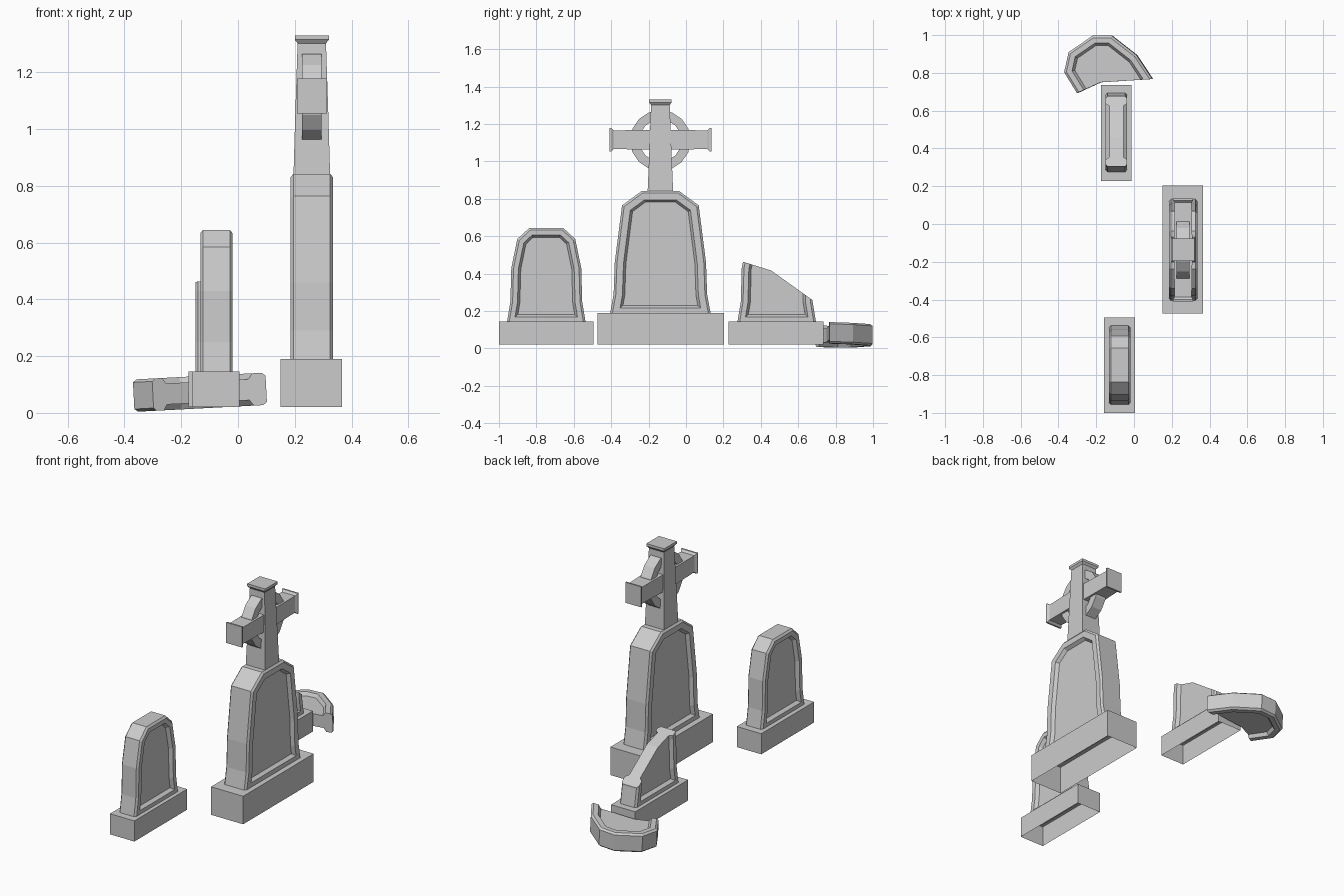
import bpy, bmesh, math
from mathutils import Matrix, Vector

if "Cube" in bpy.data.objects:
    bpy.data.objects.remove(bpy.data.objects["Cube"])

# local (u, v, w) -> world: u along y, v along z, w along x
UPRIGHT = Matrix(((0, 0, 1), (1, 0, 0), (0, 1, 0))).to_4x4()


def finish(bm, name, matrix=Matrix()):
    bm.transform(matrix)
    mesh = bpy.data.meshes.new(name)
    bm.to_mesh(mesh)
    bm.free()
    ob = bpy.data.objects.new(name, mesh)
    bpy.context.collection.objects.link(ob)
    return ob


def prism(outline, half):
    """Closed outline (u, v) extruded to w = -half..half; returns bmesh and both caps."""
    bm = bmesh.new()
    lo = [bm.verts.new((u, v, -half)) for u, v in outline]
    hi = [bm.verts.new((u, v, half)) for u, v in outline]
    caps = [bm.faces.new(lo[::-1]), bm.faces.new(hi)]
    n = len(outline)
    for i in range(n):
        j = (i + 1) % n
        bm.faces.new((lo[i], lo[j], hi[j], hi[i]))
    bm.normal_update()
    return bm, caps


def panelled(outline, half, rim):
    """Stone slab with chamfered edges and a sunken panel on both faces."""
    bm, caps = prism(outline, half - 0.01)
    for thick, depth in ((0.012, 0.01), (rim, 0), (0.013, -0.02)):
        bmesh.ops.inset_region(bm, faces=caps, thickness=thick, depth=depth,
                               use_even_offset=True)
        bm.normal_update()
    return bm


def headstone(name, half_profile, half, loc, rim, breaks=()):
    outline = half_profile + [(-u, v) for u, v in half_profile[::-1]]
    bm = panelled(outline, half, rim)
    for a, b in zip(breaks, breaks[1:]):
        normal = Vector((a[1] - b[1], b[0] - a[0], 0))
        res = bmesh.ops.bisect_plane(bm, geom=bm.verts[:] + bm.edges[:] + bm.faces[:],
                                     plane_co=(*a, 0), plane_no=normal, clear_outer=True)
        cut = [e for e in res['geom_cut'] if isinstance(e, bmesh.types.BMEdge)]
        bmesh.ops.triangle_fill(bm, edges=cut, use_beauty=True, normal=normal)
    # open underside
    low = min(v.co.y for v in bm.verts) + 1e-4
    under = [f for f in bm.faces if all(v.co.y < low for v in f.verts)]
    bmesh.ops.delete(bm, geom=under, context='FACES')
    return finish(bm, name, Matrix.Translation(loc) @ UPRIGHT)


def plinth(name, x, y, hx, hy, top, ledge):
    """Hollow plinth: open below, with an opening under the slab."""
    bm = bmesh.new()
    bmesh.ops.create_cube(bm, size=1)
    bm.transform(Matrix.Translation((x, y, (top + 0.02) / 2))
                 @ Matrix.Diagonal((2 * hx, 2 * hy, top - 0.02, 1)))
    bm.normal_update()
    lid = [f for f in bm.faces if f.normal.z > 0.9]
    floor = [f for f in bm.faces if f.normal.z < -0.9]
    bmesh.ops.inset_region(bm, faces=lid, thickness=ledge, use_even_offset=True)
    bmesh.ops.delete(bm, geom=lid + floor, context='FACES')
    return finish(bm, name)


def loft(name, sections, matrix):
    """Rectangular sections (half x, half y, z) joined into a closed bar."""
    bm = bmesh.new()
    rings = [[bm.verts.new((sx * hx, sy * hy, z))
              for sx, sy in ((-1, -1), (1, -1), (1, 1), (-1, 1))] for hx, hy, z in sections]
    for a, b in zip(rings, rings[1:]):
        for i in range(4):
            j = (i + 1) % 4
            bm.faces.new((a[i], a[j], b[j], b[i]))
    bm.faces.new(rings[0][::-1])
    bm.faces.new(rings[-1])
    return finish(bm, name, matrix)


# plinths
plinth("small_plinth", -0.0775, -0.747, 0.082, 0.253, 0.145, 0.05)
plinth("tall_plinth", 0.258, -0.135, 0.108, 0.338, 0.19, 0.07)
plinth("broken_plinth", -0.0935, 0.482, 0.081, 0.254, 0.145, 0.05)

# headstones
small = [(-0.212, 0.13), (-0.192, 0.25), (-0.187, 0.43), (-0.155, 0.585), (-0.09, 0.645)]
small = [(-u, v) for u, v in small]
tall = [(0.272, 0.17), (0.25, 0.29), (0.244, 0.46), (0.205, 0.765), (0.10, 0.842)]
headstone("small_headstone", small, 0.057, (-0.076, -0.747, 0), 0.026)
headstone("tall_headstone", tall, 0.075, (0.26, -0.137, 0), 0.035)
headstone("broken_headstone", small, 0.057, (-0.0935, 0.485, 0), 0.026,
          [(-0.185, 0.465), (-0.03, 0.417), (0.19, 0.26)])

# fallen top of the broken headstone
piece = [(0.17, 0.66), (0.10, 0.767), (0.016, 0.894), (-0.116, 0.997), (-0.217, 0.997),
         (-0.344, 0.91), (-0.368, 0.804), (-0.30, 0.693), (-0.25, 0.60)]
pivot = Vector((-0.13, 0.85, 0))
lie = (Matrix.Translation(pivot + Vector((0, 0, 0.073)))
       @ Matrix.Rotation(math.radians(-3), 4, 'Y') @ Matrix.Translation(-pivot))
fallen = finish(panelled(piece, 0.057, 0.028), "fallen_piece", lie)
cut_bm, _ = prism([(-0.36, 0.45), (0.3, 0.45), (0.3, 0.778), (0.14, 0.770),
                   (-0.175, 0.75), (-0.36, 0.666)], 0.3)
cutter = finish(cut_bm, "break_cutter", lie)
cutter.hide_render = True
mod = fallen.modifiers.new("break", 'BOOLEAN')
mod.operation = 'DIFFERENCE'
mod.solver = 'EXACT'
mod.object = cutter
bpy.context.view_layer.objects.active = fallen
bpy.ops.object.modifier_apply(modifier=mod.name)
bpy.data.objects.remove(cutter)

# cross shaft with cap, and cross arms with end caps
CX, CY, CZ = 0.26, -0.137, 1.112
loft("cross_shaft", [(0.065, 0.069, 0.82), (0.058, 0.059, 1.06), (0.05, 0.05, 1.302),
                     (0.06, 0.06, 1.315), (0.06, 0.06, 1.33)], Matrix.Translation((CX, CY, 0)))
arm = [(0.053, 0.062, 0.272), (0.053, 0.062, 0.262), (0.045, 0.05, 0.25), (0.05, 0.053, 0)]
arm = [(x, z, -t) for x, z, t in arm] + [(x, z, t) for x, z, t in arm[-2::-1]]
loft("cross_arms", arm, Matrix.Translation((CX, CY, CZ + 0.004)) @ Matrix.Rotation(math.pi / 2, 4, 'X'))

# ring behind the crossing
bm = bmesh.new()
N = 16
loops = []
for k in range(N):
    a = 2 * math.pi * k / N
    loops.append([bm.verts.new((r * math.cos(a), r * math.sin(a), w))
                  for r, w in ((0.162, -0.035), (0.162, 0.035), (0.113, 0.035), (0.113, -0.035))])
for k in range(N):
    a, b = loops[k], loops[(k + 1) % N]
    for i in range(4):
        j = (i + 1) % 4
        bm.faces.new((a[i], b[i], b[j], a[j]))
bmesh.ops.recalc_face_normals(bm, faces=bm.faces)
finish(bm, "cross_ring", Matrix.Translation((CX, CY, CZ)) @ UPRIGHT)
